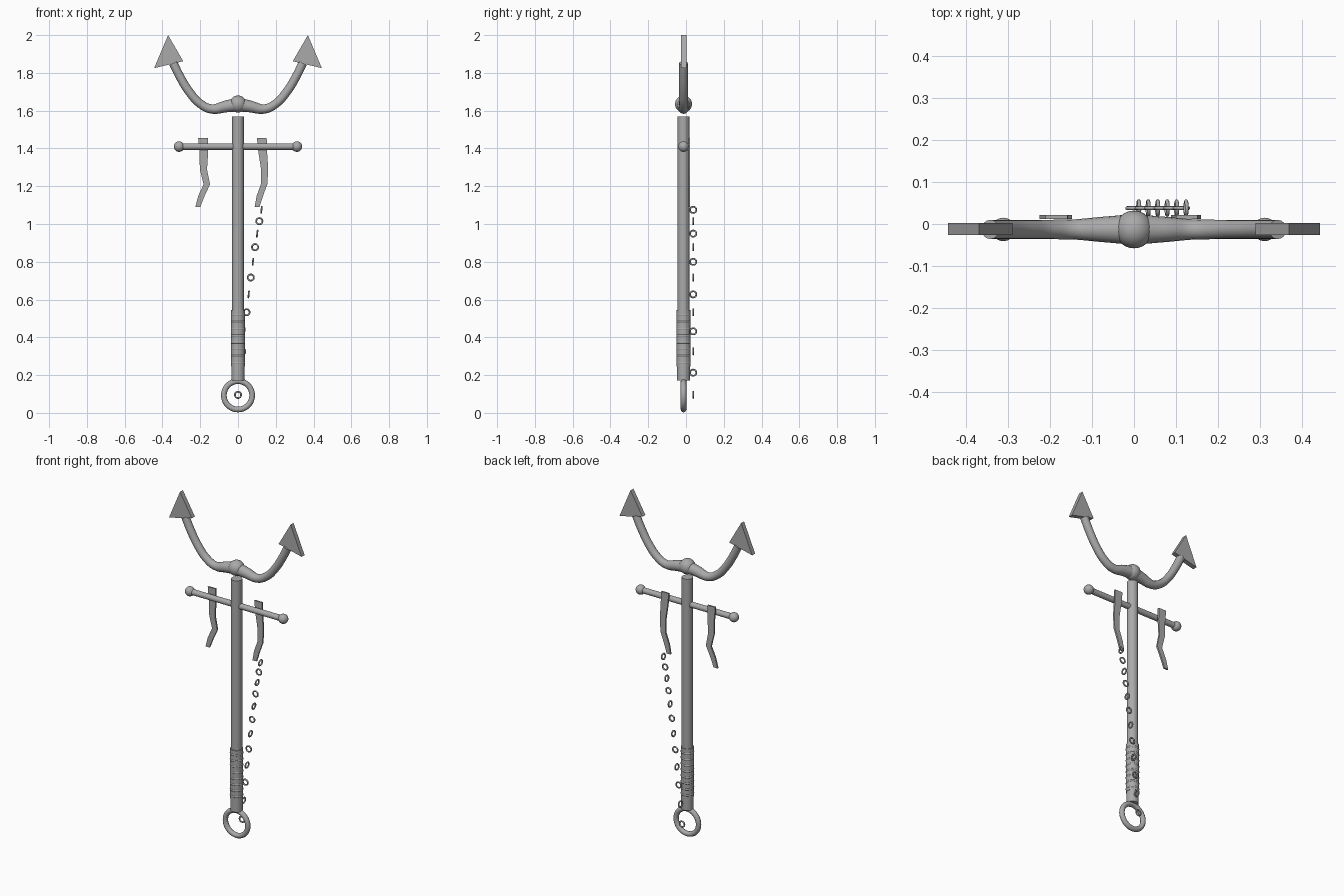
import bpy, bmesh, math
from mathutils import Vector

if "Cube" in bpy.data.objects:
    bpy.data.objects.remove(bpy.data.objects["Cube"])

Y = -0.013   # depth of the main body
steel = bpy.data.materials.new("grey_steel")
steel.use_nodes = True
GREY = (0.4, 0.4, 0.4, 1)
steel.diffuse_color = GREY
steel.node_tree.nodes["Principled BSDF"].inputs["Base Color"].default_value = GREY


def finish(name, angle=40):
    ob = bpy.context.object
    ob.name = name
    ob.data.materials.clear()
    ob.data.materials.append(steel)
    bpy.ops.object.shade_smooth_by_angle(angle=math.radians(angle))
    return ob


def rod(name, a, b, r):
    a, b = Vector(a), Vector(b)
    rot = (b - a).to_track_quat('Z', 'Y').to_euler()
    bpy.ops.mesh.primitive_cylinder_add(vertices=32, radius=r, depth=(b - a).length,
                                        location=(a + b) / 2, rotation=rot)
    return finish(name)


def ball(name, loc, r):
    bpy.ops.mesh.primitive_uv_sphere_add(segments=32, ring_count=16, radius=r, location=loc)
    return finish(name, 60)


def ring(name, loc, major, minor, rot, segs=(48, 16)):
    bpy.ops.mesh.primitive_torus_add(major_segments=segs[0], minor_segments=segs[1],
                                     major_radius=major, minor_radius=minor,
                                     location=loc, rotation=rot)
    return finish(name, 80)


def from_bmesh(name, bm, angle=40):
    bmesh.ops.recalc_face_normals(bm, faces=bm.faces)
    me = bpy.data.meshes.new(name)
    bm.to_mesh(me)
    bm.free()
    ob = bpy.data.objects.new(name, me)
    bpy.context.collection.objects.link(ob)
    bpy.ops.object.select_all(action='DESELECT')
    bpy.context.view_layer.objects.active = ob
    ob.select_set(True)
    return finish(name, angle)


def plate(name, outline, y, thick):
    """Flat xz outline given thickness along y."""
    bm = bmesh.new()
    face = bm.faces.new([bm.verts.new((x, y - thick / 2, z)) for x, z in outline])
    out = bmesh.ops.extrude_face_region(bm, geom=[face])
    bmesh.ops.translate(bm, vec=(0, thick, 0),
                        verts=[v for v in out["geom"] if isinstance(v, bmesh.types.BMVert)])
    return from_bmesh(name, bm)


def curve(name, points, radius):
    """Bezier curve through (x, z, radius) points, turned into a mesh tube."""
    cu = bpy.data.curves.new(name, 'CURVE')
    cu.dimensions = '3D'
    cu.bevel_depth = radius
    cu.bevel_resolution = 6
    cu.resolution_u = 10
    cu.use_fill_caps = True
    sp = cu.splines.new('BEZIER')
    sp.bezier_points.add(len(points) - 1)
    for p, (x, z, r) in zip(sp.bezier_points, points):
        p.co = (x, Y, z)
        p.radius = r
        p.handle_left_type = p.handle_right_type = 'AUTO'
    ob = bpy.data.objects.new(name, cu)
    bpy.context.collection.objects.link(ob)
    bpy.ops.object.select_all(action='DESELECT')
    bpy.context.view_layer.objects.active = ob
    ob.select_set(True)
    bpy.ops.object.convert(target='MESH')
    return finish(name, 50)


# Shaft, collar and pommel ring
rod("shaft", (0, Y, 0.2), (0, Y, 1.57), 0.031)
rod("collar", (0, Y, 0.172), (0, Y, 0.25), 0.034)
ring("pommel_ring", (0, Y, 0.093), 0.075, 0.015, (math.pi / 2, 0, 0))

# Grip with a row of wrapped ridges
rod("grip", (0, Y, 0.245), (0, Y, 0.545), 0.036)
for i in range(8):
    ring("grip_wrap", (0, Y, 0.265 + 0.036 * i), 0.031, 0.007, (0, 0, 0), (32, 8))

# Cross guard with ball ends
rod("cross_guard", (-0.31, Y, 1.41), (0.31, Y, 1.41), 0.017)
for s in (-1, 1):
    ball("guard_ball", (s * 0.312, Y, 1.41), 0.028)

# Fork: hub, swept arms and flat arrow tips
ball("fork_hub", (0, Y, 1.635), 0.045)
arm = [(0, 1.633, 1.6), (0.065, 1.622, 1.35), (0.14, 1.609, 1.05), (0.2, 1.637, 1),
       (0.256, 1.697, 1), (0.31, 1.785, 1), (0.343, 1.852, 1)]
tip = [(0.37, 2.0), (0.444, 1.825), (0.29, 1.862)]
for s, side in ((1, "left"), (-1, "right")):
    curve(side + "_fork_arm", [(s * x, z, r) for x, z, r in arm], 0.023)
    plate(side + "_arrow_tip", [(s * x, z) for x, z in tip], Y + 0.001, 0.028)

# Cloth ribbons hanging behind the guard
Z = (1.455, 1.38, 1.29, 1.21, 1.15, 1.09)
W = (0.026, 0.023, 0.019, 0.017, 0.017, 0.013)
ribbons = {"right_ribbon": (-0.185, -0.181, -0.183, -0.165, -0.193, -0.213),
           "left_ribbon": (0.126, 0.131, 0.141, 0.138, 0.116, 0.101)}
for name, xs in ribbons.items():
    outline = [(x - w, z) for x, w, z in zip(xs, W, Z)]
    outline += [(x + w, z) for x, w, z in reversed(list(zip(xs, W, Z)))]
    plate(name, outline, 0.017, 0.01)

# Chain of alternating links from the ribbon down to the pommel
for i in range(12):
    loc = (0.0113 * i, 0.038, 0.095 + 0.121 * i - 0.0029 * i * i)
    rot = (0, math.pi / 2 + 0.1, 0) if i % 2 else (math.pi / 2, 0, 0)
    ring("chain_link", loc, 0.0165, 0.0045, rot, (24, 8))
